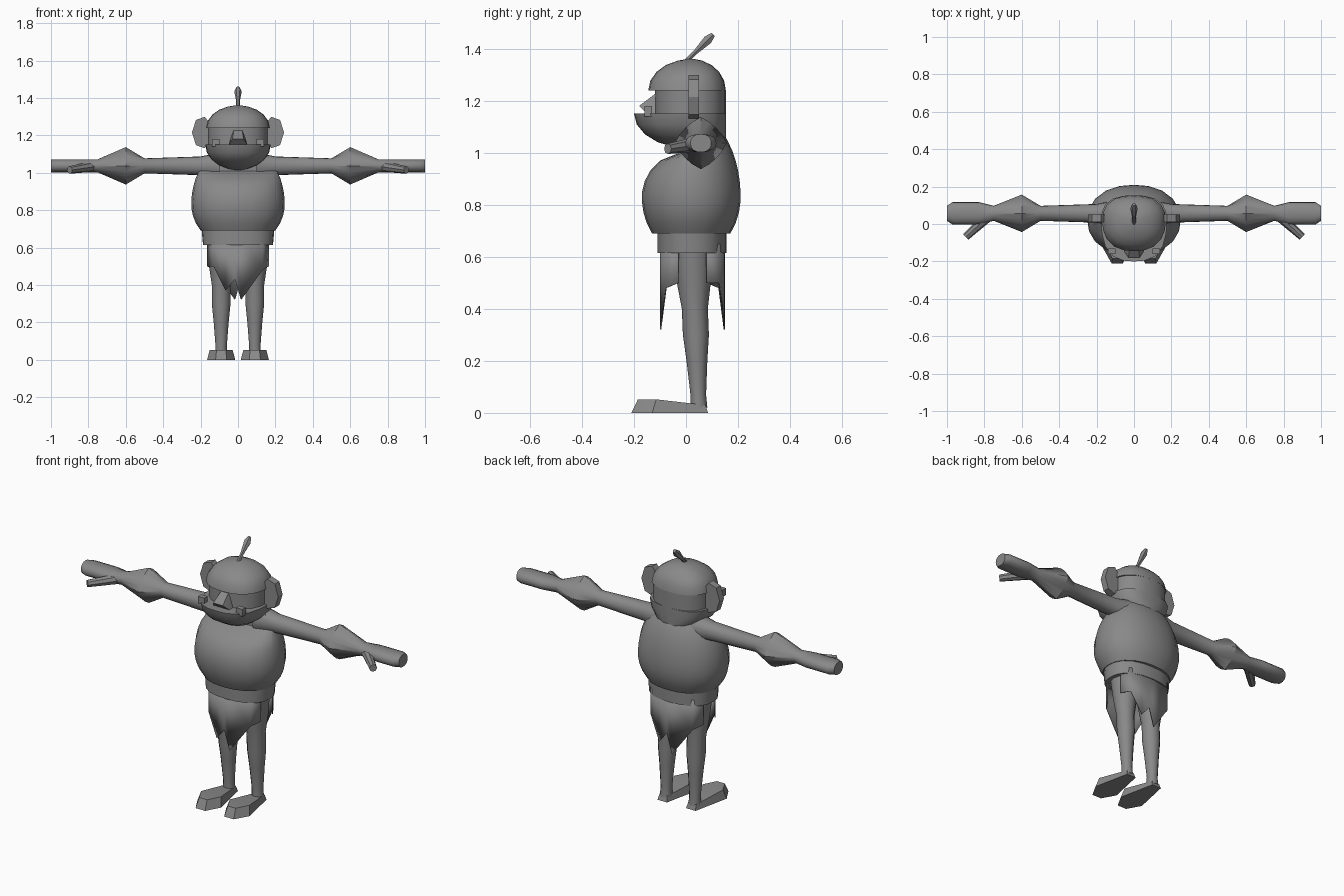
import bpy, bmesh, math
from mathutils import Vector

if "Cube" in bpy.data.objects:
    bpy.data.objects.remove(bpy.data.objects["Cube"], do_unlink=True)

grey = bpy.data.materials.new("plain_grey")
grey.use_nodes = True
shade = [.25, .25, .25, 1]
grey.diffuse_color = shade
grey.node_tree.nodes["Principled BSDF"].inputs["Base Color"].default_value = shade

ACROSS, DEEP, UP = Vector((1, 0, 0)), Vector((0, 1, 0)), Vector((0, 0, 1))


def finish(name, bm, mirror=False, angle=40, thickness=0):
    """Turn a bmesh into a finished, shaded object."""
    bmesh.ops.recalc_face_normals(bm, faces=bm.faces)
    mesh = bpy.data.meshes.new(name)
    bm.to_mesh(mesh)
    bm.free()
    mesh.materials.append(grey)
    part = bpy.data.objects.new(name, mesh)
    bpy.context.collection.objects.link(part)
    bpy.ops.object.select_all(action='DESELECT')
    part.select_set(True)
    bpy.context.view_layer.objects.active = part
    bpy.ops.object.shade_smooth_by_angle(angle=math.radians(angle))
    if thickness:
        part.modifiers.new("Thickness", 'SOLIDIFY').thickness = thickness
    if mirror:
        part.modifiers.new("Mirror", 'MIRROR')


def ring(centre, u, v, half, front, back, square=2, sides=16):
    """Superellipse cross-section with separate front and back depth."""
    points = []
    for i in range(sides):
        a = math.tau * i / sides
        c, s = math.cos(a), math.sin(a)
        size = (abs(c) ** square + abs(s) ** square) ** (-1 / square)
        depth = back if s > 0 else front
        points.append(Vector(centre) + size * (u * c * half + v * s * depth))
    return points


def loft(name, rings, **options):
    """Skin a row of cross-sections and cap both ends."""
    bm = bmesh.new()
    rows = [[bm.verts.new(p) for p in points] for points in rings]
    for low, high in zip(rows, rows[1:]):
        for i in range(len(low)):
            bm.faces.new((low[i - 1], low[i], high[i], high[i - 1]))
    bm.faces.new(rows[0])
    bm.faces.new(rows[-1])
    finish(name, bm, **options)


def hull(name, points, **options):
    bm = bmesh.new()
    for p in points:
        bm.verts.new(p)
    bmesh.ops.convex_hull(bm, input=bm.verts)
    finish(name, bm, **options)


def level(z, half, front, back, square=2.4):
    """Horizontal cross-section of the trunk."""
    return ring((0, .02, z), ACROSS, DEEP, half, front, back, square, sides=20)


def dome(h):
    """Width of a round dome at a share h of its height."""
    return math.sqrt(max(.01, 1 - h * h))


# Pot-bellied torso: steep chest, sloping shoulders, long back
trunk = []
for i in range(12):
    rise = .04 * i - .14
    above = rise > 0
    trunk.append(level(.83 + rise,
                       half=.25 * dome(rise / (.33 if above else .23)),
                       front=.19 * dome(rise / (.18 if above else .23)),
                       back=.19 * dome(rise / (.32 if above else .23)),
                       square=2.2))
loft("torso", trunk)

# Head: rounded jaw with a lip, set-back face, domed brow and skull
arc = [math.sin(math.pi / 2 * i / 5) for i in range(6)]
jaw = [level(1.15 - .135 * h, half=.175 * dome(h), front=.22 * dome(h),
             back=.133, square=2.7) for h in reversed(arc)]
face = [level(z, half=.16, front=.14, back=.133) for z in (1.15, 1.24)]
skull = [level(1.24 + .12 * h, half=.17 * dome(h), front=.165 * dome(h),
               back=.133 * dome(h)) for h in arc]
loft("head", jaw + face + skull)

# Wedge nose and two lower teeth
bridge, tip = (.02, -.1, 1.24), (.03, -.18, 1.18)
nostril, cheek = (.05, -.15, 1.15), (.05, -.1, 1.15)
hull("nose", [(side * x, y, z) for side in (-1, 1)
              for x, y, z in (bridge, tip, nostril, cheek)])
hull("tooth", [(x, y, z) for x in (.1, .14) for y in (-.16, -.13)
               for z in (1.14, 1.18)], mirror=True)

# Ears: flat seven-sided slabs
loft("ear", [ring((.19, y, 1.215), ACROSS, UP, half=.056, front=.086,
                  back=.086, sides=7) for y in (.01, .05)],
     mirror=True, angle=25)

# Tuft of hair leaning back
lean = Vector((0, .7, .7))
loft("hair_tuft", [ring(Vector((0, 0, 1.35)) + lean * along, ACROSS,
                        lean.cross(ACROSS), r, r, r, sides=6)
                   for along, r in ((0, .01), (.05, .01), (.12, .02), (.15, .01))])

# Arm: distance from the middle and half depth, diamond forearm, flat mitten
reach = {.1: .07, .2: .05, .5: .04, .6: .1, .75: .04, .83: .06, .97: .06, 1: .04}
arm = []
for x, depth in reach.items():
    tall = depth if x < .7 else .035
    arm.append(ring((x, .057, 1.037), DEEP, UP, depth, tall, tall,
                    square=1.3 if depth == .1 else 2.3))
loft("arm", arm, mirror=True)

# Thumb: tapers forward and outward from the wrist
thumb = []
for i in range(5):
    t = i / 4
    r = .03 - .01 * t
    thumb.append(ring((.77 + .13 * t, .05 - .12 * t, 1.035 - .02 * t),
                      DEEP + ACROSS, UP, r * .7, r, r, sides=8))
loft("thumb", thumb, mirror=True)

# Belt
loft("belt", [level(z, half=half, front=.13, back=.135)
              for z, half in ((.615, .187), (.7, .195))])

# Ragged loincloth: one flap in front, one behind turned half round
hem = {-1: .5, -.8: .5, -.4: .37, -.1: .43, .1: .32, .8: .48, 1: .5}
for name, turn in (("front_loincloth", 1), ("back_loincloth", -1)):
    bm = bmesh.new()
    columns = []
    for t, low in hem.items():
        x = turn * .165 * t
        y = .025 - turn * (.055 + .07 * math.sqrt(1 - abs(t) ** 3))
        columns.append([bm.verts.new((x, y, z)) for z in (.65, low)])
    for a, b in zip(columns, columns[1:]):
        bm.faces.new((a[0], b[0], b[1], a[1]))
    finish(name, bm, thickness=.005)

# Legs: height and radius, leaning slightly forward at the hip
girth = {.65: .08, .5: .065, .4: .05, .3: .05, .2: .04, .07: .03, .02: .033}
loft("leg", [ring((.09, .05 - .04 * z, z), ACROSS, DEEP, r, r, r, sides=12)
             for z, r in girth.items()], mirror=True)

# Feet: long flat wedges, widest before the toes
foot = []
for y, half in ((.085, .03), (-.13, .075), (-.21, .03)):
    top = .03 if y > 0 else .052
    for side in (-half, half):
        foot.append((.09 + side, y, 0))
        foot.append((.09 + side * .82, y * .88, top))
hull("foot", foot, mirror=True, angle=25)
